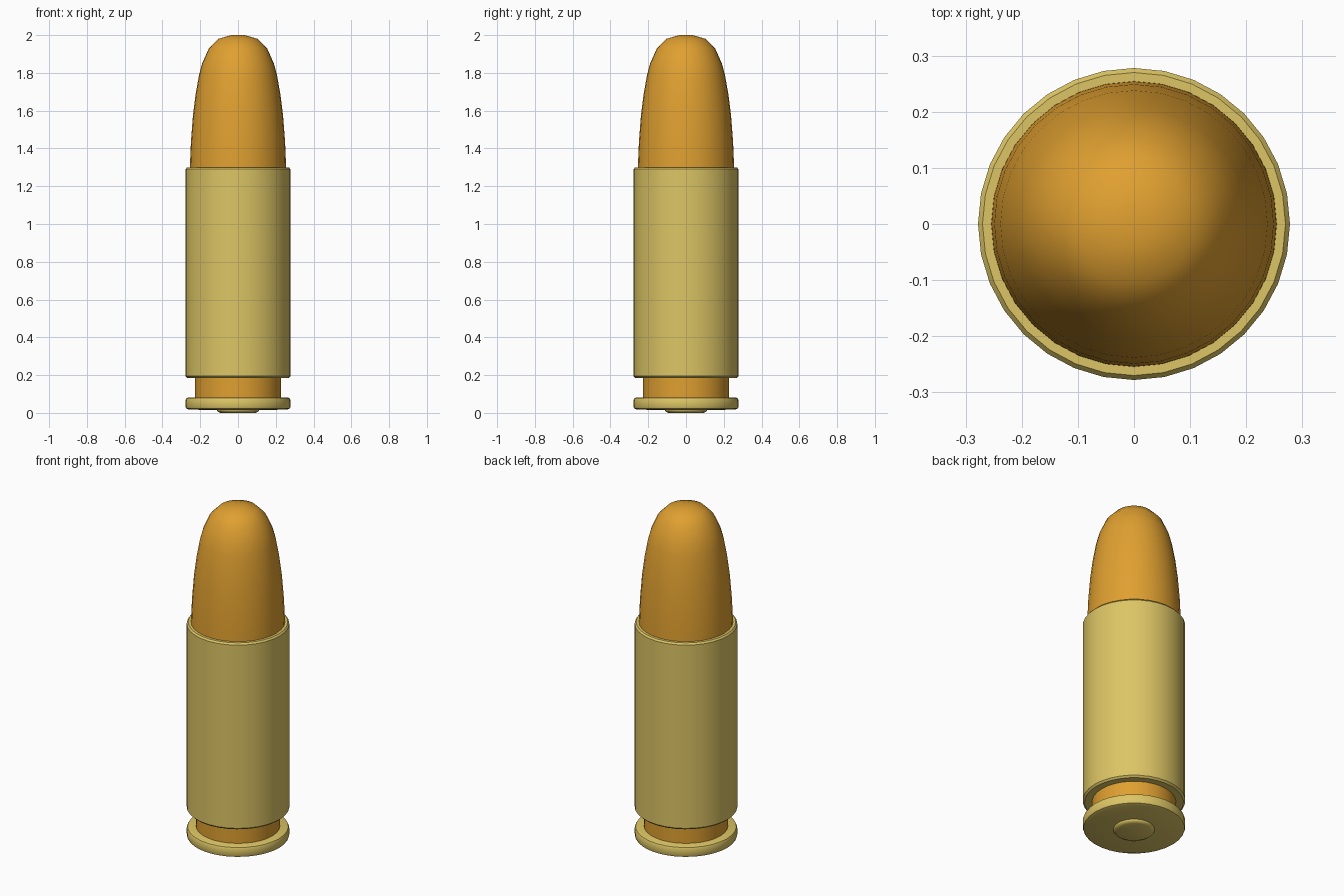
import bpy, bmesh, math

if "Cube" in bpy.data.objects:
    bpy.data.objects.remove(bpy.data.objects["Cube"])

def material(name, rgb):
    m = bpy.data.materials.new(name)
    m.diffuse_color = (*rgb, 1)
    m.use_nodes = True
    m.node_tree.nodes["Principled BSDF"].inputs["Base Color"].default_value = m.diffuse_color
    return m

brass = material("brass", (0.72, 0.56, 0.13))
copper = material("copper", (0.74, 0.35, 0.03))

def lathe(name, profile, mat, sides=32):
    """Spin (radius, z) points, listed bottom to top, around z."""
    bm = bmesh.new()
    rings = []
    for r, z in profile:
        if r == 0:
            rings.append([bm.verts.new((0, 0, z))] * sides)
        else:
            rings.append([bm.verts.new((r * math.cos(math.tau * i / sides),
                                        r * math.sin(math.tau * i / sides), z))
                          for i in range(sides)])
    for a, b in zip(rings, rings[1:]):
        for i in range(sides):
            j = (i + 1) % sides
            bm.faces.new(dict.fromkeys((a[i], a[j], b[j], b[i])))
    bmesh.ops.recalc_face_normals(bm, faces=bm.faces)
    mesh = bpy.data.meshes.new(name)
    bm.to_mesh(mesh)
    bm.free()
    mesh.materials.append(mat)
    ob = bpy.data.objects.new(name, mesh)
    bpy.context.collection.objects.link(ob)
    bpy.ops.object.select_all(action='DESELECT')
    ob.select_set(True)
    bpy.context.view_layer.objects.active = ob
    bpy.ops.object.shade_smooth_by_angle(angle=math.radians(35))
    return ob

# Rounded tip, seated in the mouth of the case
lathe("bullet_tip", [(0, 1.28), (0.255, 1.28), (0.254, 1.32), (0.249, 1.44), (0.238, 1.58),
                     (0.224, 1.69), (0.206, 1.79), (0.190, 1.85), (0.154, 1.93),
                     (0.105, 1.98), (0.035, 2.0), (0, 2.0)], copper)

# Case body with small edge bevels
lathe("case_body", [(0, 0.185), (0.268, 0.185), (0.278, 0.195),
                    (0.278, 1.29), (0.270, 1.30), (0, 1.30)], brass)

# Narrow groove between case and rim
lathe("extractor_groove", [(0, 0.07), (0.228, 0.07), (0.228, 0.20), (0, 0.20)], copper)

# Base rim
lathe("base_rim", [(0, 0.015), (0.258, 0.017), (0.274, 0.023), (0.278, 0.033),
                   (0.278, 0.067), (0.273, 0.078), (0.262, 0.082), (0, 0.082)], brass)

# Primer disc under the rim
lathe("primer", [(0, 0), (0.093, 0), (0.107, 0.006), (0.112, 0.014),
                 (0.112, 0.03), (0, 0.03)], brass)
